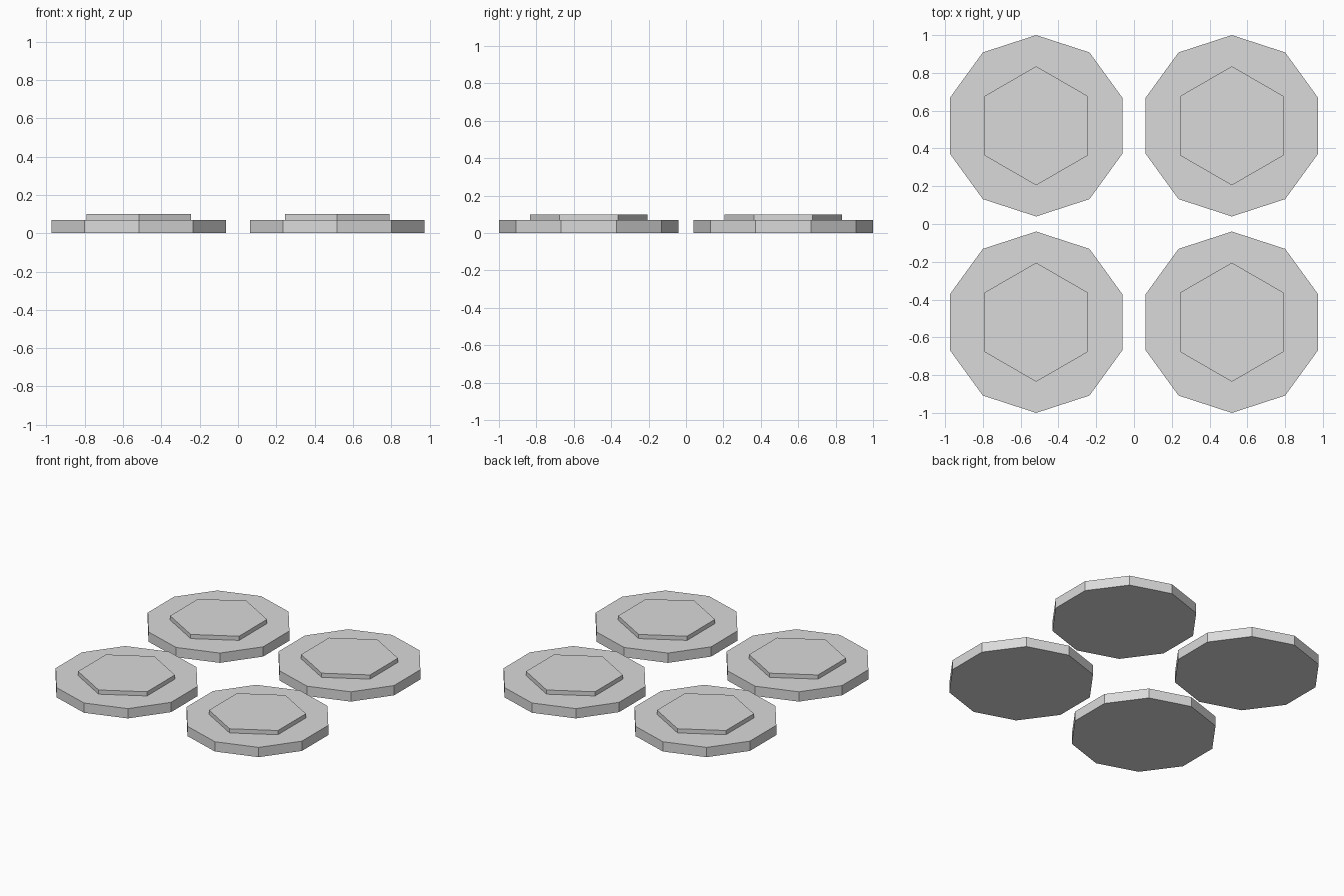
import bpy

cube = bpy.data.objects.get("Cube")
if cube:
    bpy.data.objects.remove(cube, do_unlink=True)

# Single plain material
GREY = (0.7, 0.7, 0.7, 1.0)
grey = bpy.data.materials.new("light_grey")
grey.use_nodes = True
grey.diffuse_color = GREY
grey.node_tree.nodes["Principled BSDF"].inputs["Base Color"].default_value = GREY


def prism(name, sides, radius, x, y, bottom, top):
    """Flat-faced upright prism with a corner pointing to the back."""
    bpy.ops.mesh.primitive_cylinder_add(
        vertices=sides, radius=radius, depth=top - bottom,
        location=(x, y, (bottom + top) / 2))
    obj = bpy.context.object
    obj.name = name
    obj.data.materials.append(grey)
    return obj


# Four discs in a square, each with a raised hexagon on top
OFFSET = 0.52
BASE_TOP = 0.07
for side, sx in (("left", 1), ("right", -1)):
    for end, sy in (("front", -1), ("back", 1)):
        x, y = sx * (OFFSET - 0.002), sy * OFFSET
        prism(f"{end}_{side}_disc", 10, 0.48, x, y, 0, BASE_TOP)
        prism(f"{end}_{side}_raised_hexagon", 6, 0.315, x, y, BASE_TOP, 0.1)
